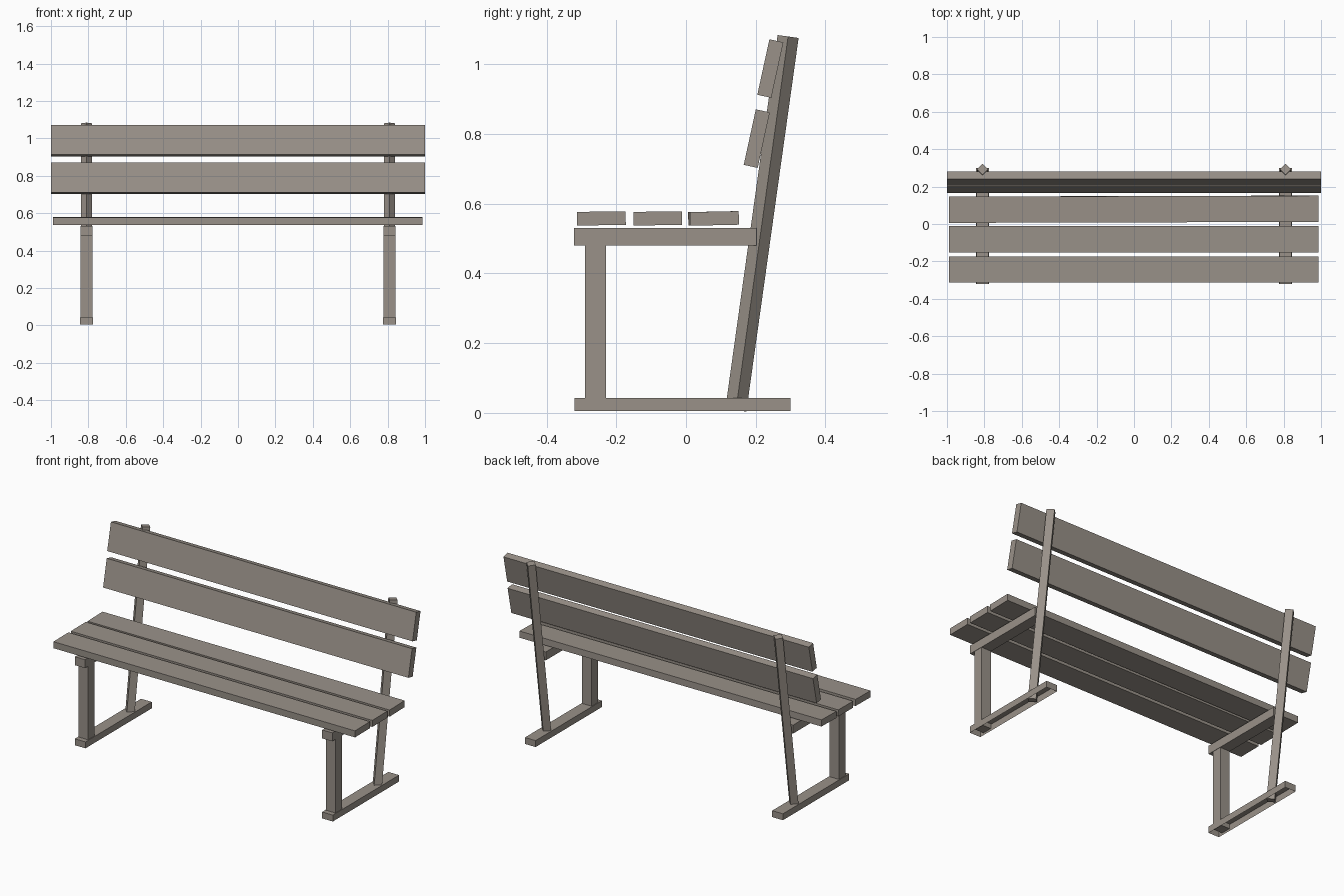
import bpy, bmesh
from math import radians, atan2
from mathutils import Matrix, Vector

cube = bpy.data.objects.get("Cube")
if cube:
    bpy.data.objects.remove(cube, do_unlink=True)

wood = bpy.data.materials.new("weathered_grey_wood")
wood.use_nodes = True
colour = (0.32, 0.285, 0.25, 1)
wood.diffuse_color = colour
wood.node_tree.nodes["Principled BSDF"].inputs["Base Color"].default_value = colour


def beam(name, centre, size, rotation=Matrix(), open_bottom=False):
    """A square-edged timber, optionally hollow underneath."""
    bm = bmesh.new()
    bmesh.ops.create_cube(bm, size=1)
    if open_bottom:
        bm.normal_update()
        under = [f for f in bm.faces if f.normal.z < -0.9]
        bmesh.ops.delete(bm, geom=under, context='FACES_ONLY')
    bm.transform(Matrix.Translation(centre) @ rotation @ Matrix.Diagonal((*size, 1)))
    mesh = bpy.data.meshes.new(name)
    bm.to_mesh(mesh)
    bm.free()
    mesh.materials.append(wood)
    obj = bpy.data.objects.new(name, mesh)
    bpy.context.collection.objects.link(obj)
    return obj


def turn(angle, axis):
    return Matrix.Rotation(radians(angle), 4, axis)


# End frames: foot, front leg, seat bearer and leaning back post
low, high = Vector((0, 0.143, 0.008)), Vector((0, 0.293, 1.08))
lean = high - low
post_turn = Matrix.Rotation(-atan2(lean.y, lean.z), 4, 'X') @ turn(45, 'Z')
for side, x in (("right", -0.81), ("left", 0.81)):
    beam(f"{side}_foot", (x, -0.01, 0.024), (0.07, 0.62, 0.038), open_bottom=True)
    beam(f"{side}_front_leg", (x, -0.26, 0.25), (0.062, 0.06, 0.47))
    beam(f"{side}_seat_bearer", (x, -0.06, 0.505), (0.066, 0.524, 0.05))
    centre = (low + high) / 2 + Vector((x, 0, 0))
    beam(f"{side}_back_post", centre, (0.043, 0.043, lean.length), post_turn)

# Seat slats, each laid very slightly askew
for name, y, roll, yaw in (("front", -0.243, 0.6, 0),
                           ("middle", -0.081, 0.6, 0),
                           ("rear", 0.079, 1.2, 0.15)):
    beam(f"{name}_seat_slat", (-0.002, y, 0.558), (1.975, 0.14, 0.039),
         turn(yaw, 'Z') @ turn(roll, 'X'))

# Backrest slats, tilted a little more than the posts
for name, y, z in (("lower", 0.203, 0.787), ("upper", 0.242, 0.988)):
    beam(f"{name}_back_slat", (0, y, z), (2, 0.041, 0.163), turn(-12.3, 'X'))
